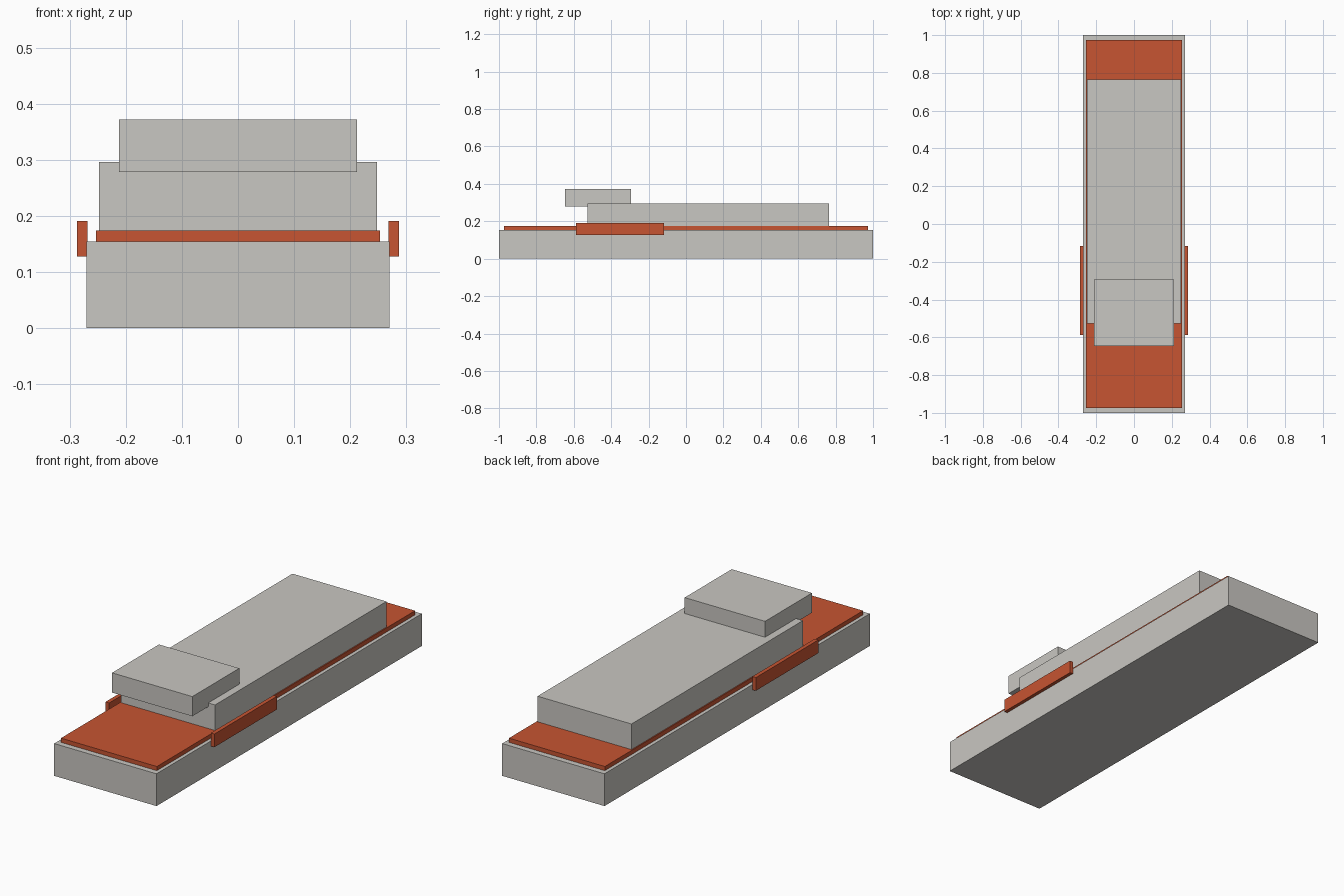
import bpy

if "Cube" in bpy.data.objects:
    bpy.data.objects.remove(bpy.data.objects["Cube"])


def material(name, rgb):
    m = bpy.data.materials.new(name)
    m.diffuse_color = (*rgb, 1.0)
    m.use_nodes = True
    m.node_tree.nodes["Principled BSDF"].inputs["Base Color"].default_value = m.diffuse_color
    return m


grey = material("warm grey", (0.584, 0.571, 0.539))
orange = material("burnt orange", (0.571, 0.089, 0.032))


def box(name, x, y, z, mat):
    """Box from (min, max) ranges on each axis."""
    ranges = (x, y, z)
    bpy.ops.mesh.primitive_cube_add(size=1, location=[(a + b) / 2 for a, b in ranges])
    ob = bpy.context.object
    ob.name = name
    ob.scale = [b - a for a, b in ranges]
    bpy.ops.object.transform_apply(location=False, rotation=False, scale=True)
    ob.data.materials.append(mat)
    return ob


# Long base slab
box("base", (-0.27, 0.27), (-1.0, 1.0), (0.0, 0.154), grey)

# Thin coloured deck on the base
box("deck", (-0.253, 0.253), (-0.973, 0.973), (0.154, 0.174), orange)

# Long upper body and the raised block overhanging its front
box("upper_body", (-0.248, 0.248), (-0.527, 0.765), (0.174, 0.296), grey)
box("raised_block", (-0.212, 0.212), (-0.647, -0.293), (0.278, 0.372), grey)

# Side strips, one on each flank
for side, name in ((-1, "left_strip"), (1, "right_strip")):
    box(name, sorted((side * 0.268, side * 0.287)), (-0.588, -0.117), (0.128, 0.191), orange)
